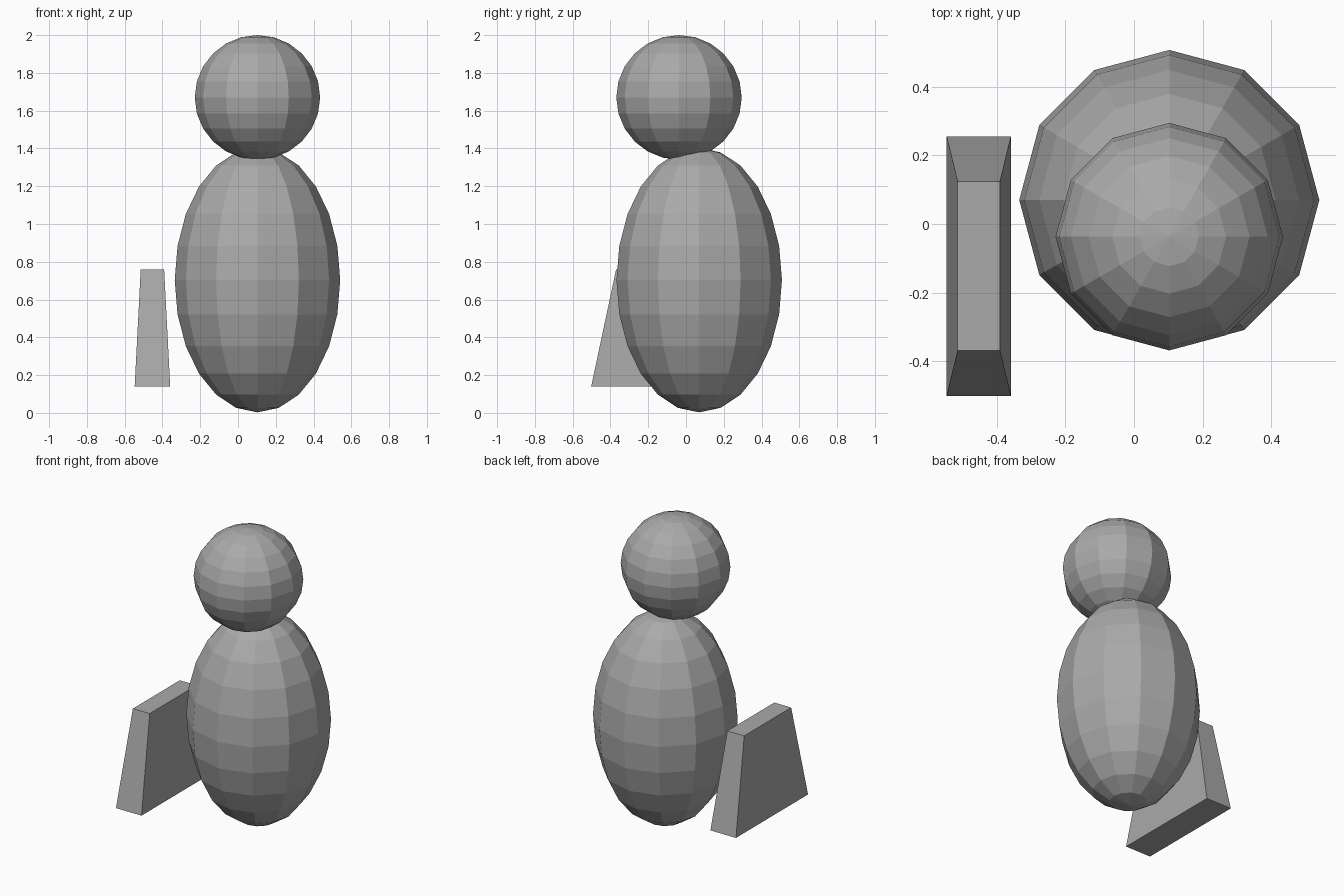
import bpy
import bmesh
from mathutils import Matrix, Vector

cube = bpy.data.objects.get("Cube")
if cube:
    bpy.data.objects.remove(cube, do_unlink=True)

# One plain grey for every part
GREY = (0.40, 0.40, 0.40, 1.0)
grey = bpy.data.materials.new("plain grey")
grey.use_nodes = True
grey.diffuse_color = GREY
grey.node_tree.nodes["Principled BSDF"].inputs["Base Color"].default_value = GREY


def add_part(name, bm, centre):
    mesh = bpy.data.meshes.new(name)
    bm.to_mesh(mesh)
    bm.free()
    mesh.materials.append(grey)
    part = bpy.data.objects.new(name, mesh)
    part.location = centre
    bpy.context.collection.objects.link(part)
    return part


def ball(name, centre, radii):
    bm = bmesh.new()
    bmesh.ops.create_uvsphere(bm, u_segments=12, v_segments=12, radius=1,
                              matrix=Matrix.Diagonal(Vector(radii).to_4d()))
    return add_part(name, bm, centre)


def tapered_block(name, centre, base, top, height):
    bm = bmesh.new()
    bmesh.ops.create_cube(bm, size=1)
    for v in bm.verts:
        width, depth = top if v.co.z > 0 else base
        v.co = (v.co.x * width, v.co.y * depth, v.co.z * height)
    return add_part(name, bm, centre)


# Egg-shaped body with the head set slightly forward on top
ball("body", (0.103, 0.07, 0.703), (0.438, 0.438, 0.70))
ball("head", (0.103, -0.037, 1.67), (0.332, 0.332, 0.33))

# Free-standing tapered slab beside the right of the body
tapered_block("side_slab", (-0.453, -0.123, 0.45),
              base=(0.188, 0.758), top=(0.124, 0.494), height=0.62)
